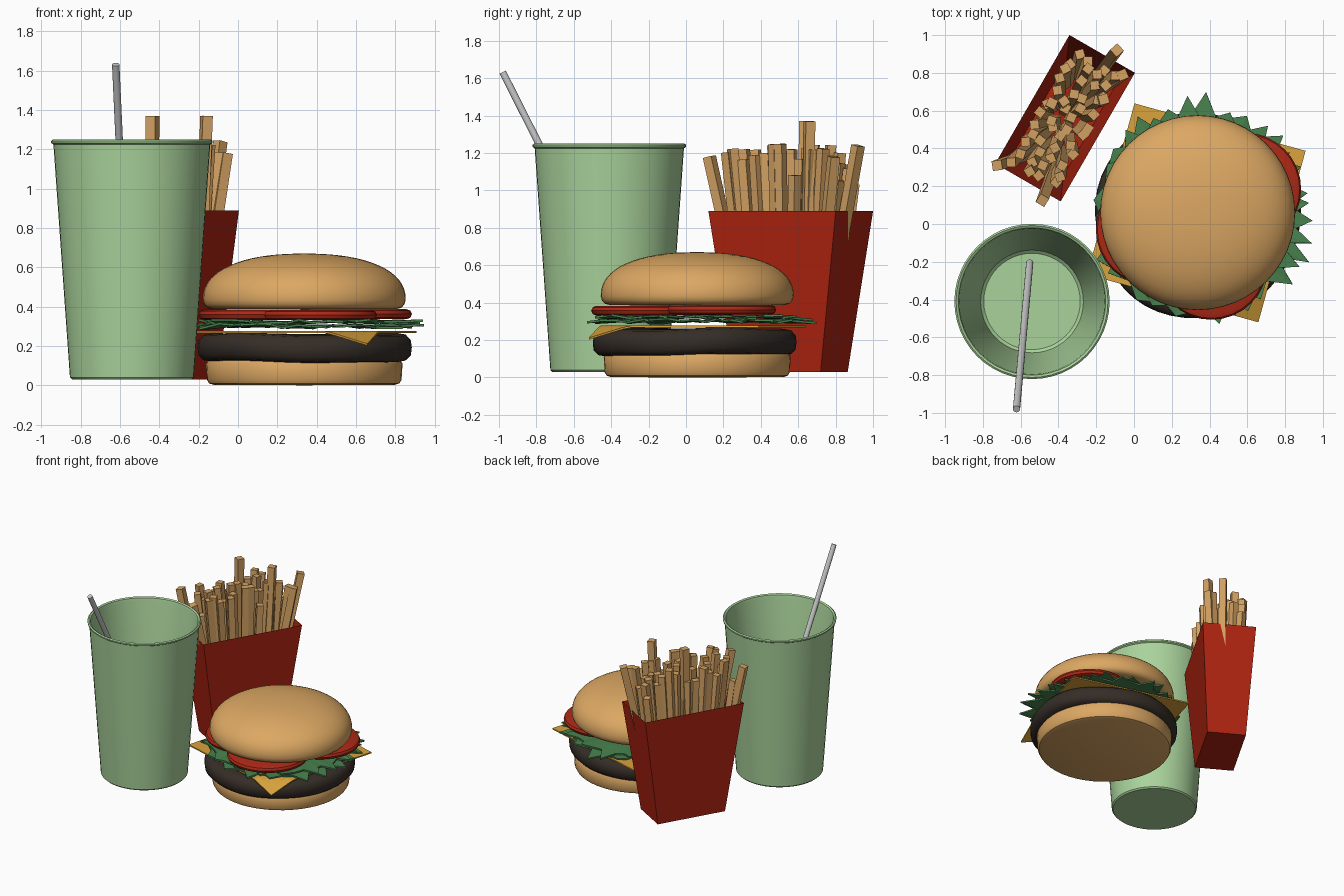
import bpy, bmesh, math, random
from mathutils import Vector, Matrix

if "Cube" in bpy.data.objects:
    bpy.data.objects.remove(bpy.data.objects["Cube"])

random.seed(4)


def material(name, col):
    m = bpy.data.materials.new(name)
    m.diffuse_color = (*col, 1)
    m.use_nodes = True
    m.node_tree.nodes["Principled BSDF"].inputs["Base Color"].default_value = m.diffuse_color
    return m


GREEN = material("cup green", (0.40, 0.65, 0.33))
RED = material("carton red", (0.42, 0.017, 0.005))
BUN = material("bun tan", (0.72, 0.39, 0.125))
FRY = material("fry gold", (0.65, 0.36, 0.125))
GREY = material("straw grey", (0.58, 0.58, 0.58))
MEAT = material("patty brown", (0.036, 0.026, 0.02))
CHEESE = material("cheese yellow", (0.70, 0.37, 0.045))
LEAF = material("lettuce green", (0.065, 0.22, 0.075))
TOMATO = material("tomato red", (0.42, 0.022, 0.008))


def finish(name, bm, mat, smooth=None):
    bmesh.ops.recalc_face_normals(bm, faces=bm.faces)
    me = bpy.data.meshes.new(name)
    bm.to_mesh(me)
    bm.free()
    me.materials.append(mat)
    if smooth:
        me.polygons.foreach_set("use_smooth", [True] * len(me.polygons))
        me.set_sharp_from_angle(angle=math.radians(smooth))
    ob = bpy.data.objects.new(name, me)
    bpy.context.collection.objects.link(ob)
    return ob


def lathe(name, profile, center, mat, n=48, wobble=None):
    """Revolve (radius, z) points; radius 0 ends become poles."""
    bm = bmesh.new()
    rings = []
    for r, z in profile:
        if r < 1e-4:
            rings.append([bm.verts.new((center[0], center[1], z))] * n)
            continue
        ring = []
        for i in range(n):
            a = 2 * math.pi * i / n
            dr, dz = wobble(a) if wobble else (0, 0)
            ring.append(bm.verts.new((center[0] + (r + dr) * math.cos(a),
                                      center[1] + (r + dr) * math.sin(a), z + dz)))
        rings.append(ring)
    for p, q in zip(rings, rings[1:]):
        for i in range(n):
            j = (i + 1) % n
            bm.faces.new(list(dict.fromkeys((p[i], p[j], q[j], q[i]))))
    return finish(name, bm, mat, 40)


def stick(bm, base, tip, width, turn=0.0, sides=4):
    """Prism between two points."""
    base, tip = Vector(base), Vector(tip)
    d = tip - base
    mtx = (Matrix.Translation((base + tip) / 2) @ d.to_track_quat('Z', 'Y').to_matrix().to_4x4()
           @ Matrix.Rotation(turn, 4, 'Z'))
    bmesh.ops.create_cone(bm, cap_ends=True, segments=sides, radius1=width, radius2=width,
                          depth=d.length, matrix=mtx)


# Cup: hollow with a rolled lip
lathe("cup", [(0, 0.03), (0.305, 0.03), (0.315, 0.04), (0.399, 1.225), (0.41, 1.232), (0.411, 1.243),
              (0.402, 1.25), (0.39, 1.243), (0.385, 1.22), (0.272, 0.075), (0.255, 0.06), (0, 0.06)],
      (-0.54, -0.41), GREEN)

# Straw leaning over the front of the cup
bm = bmesh.new()
stick(bm, (-0.552, -0.205, 0.10), (-0.622, -0.98, 1.632), 0.019, sides=16)
finish("straw", bm, GREY, 40)

# Fries carton: tapered open box turned 60 degrees
C = Vector((-0.365, 0.56, 0))
U = Vector((0.5, 0.866, 0))
V = Vector((0.866, -0.5, 0))


def carton_point(s, t, z):
    return C + U * s + V * t + Vector((0, 0, z))


bm = bmesh.new()
rings = []
for hl, hw, z in ((0.268, 0.145, 0.03), (0.393, 0.20, 0.89)):
    rings.append([bm.verts.new(carton_point(a * hl, b * hw, z))
                  for a, b in ((1, 1), (1, -1), (-1, -1), (-1, 1))])
bm.faces.new(rings[0])
for i in range(4):
    j = (i + 1) % 4
    bm.faces.new((rings[0][i], rings[0][j], rings[1][j], rings[1][i]))
finish("fries_carton", bm, RED)

# Fries: jittered bundle fanning outwards, plus a few long ones
bm = bmesh.new()
for i in range(12):
    for j in range(4):
        s = -0.335 + 0.061 * i + random.uniform(-0.02, 0.02)
        t = -0.115 + 0.077 * j + random.uniform(-0.02, 0.02)
        stick(bm, carton_point(s * 0.66, t * 0.7, random.uniform(0.08, 0.2)),
              carton_point(s, t, random.uniform(1.02, 1.25)), 0.034, random.uniform(0, 1.5))
for base, tip in (((-0.44, 0.62, 0.3), (-0.435, 0.64, 1.37)),
                  ((-0.20, 0.64, 0.3), (-0.16, 0.66, 1.37)),
                  ((-0.53, 0.38, 0.12), (-0.725, 0.31, 1.18)),
                  ((-0.40, 0.36, 0.12), (-0.485, 0.125, 1.18)),
                  ((-0.24, 0.72, 0.12), (-0.09, 0.92, 1.24)),
                  ((-0.22, 0.68, 0.12), (-0.06, 0.79, 1.18))):
    stick(bm, base, tip, 0.037, math.pi / 4 - 0.2)
finish("fries", bm, FRY)

# Buns
B = (0.337, 0.06)
lathe("bottom_bun", [(0, 0), (0.46, 0.002), (0.485, 0.01), (0.495, 0.028), (0.50, 0.11),
                     (0.49, 0.125), (0, 0.125)], B, BUN)
dome = [(0, 0.39), (0.47, 0.388), (0.495, 0.395), (0.51, 0.412)]
for k in range(17):
    a = math.pi / 2 * k / 16
    dome.append((0.516 * max(math.cos(a), 0) ** 0.87, 0.435 + 0.235 * math.sin(a) ** 0.87))
lathe("top_bun", dome, B, BUN)

# Patty: lumpy thick disc
lathe("patty", [(0, 0.12), (0.47, 0.118), (0.515, 0.125), (0.54, 0.15), (0.545, 0.19), (0.54, 0.225),
                (0.515, 0.252), (0.47, 0.26), (0, 0.26)], (0.335, 0.045), MEAT,
      wobble=lambda a: (0.005 * math.sin(3 * a + 1) + 0.004 * math.sin(5 * a),
                        0.006 * math.sin(2 * a + 0.5) + 0.003 * math.sin(5 * a)))

# Cheese: square slice whose front corner droops
bm = bmesh.new()
bmesh.ops.create_grid(bm, x_segments=20, y_segments=20, size=0.47)
bmesh.ops.rotate(bm, verts=bm.verts, matrix=Matrix.Rotation(math.radians(-15.5), 3, 'Z'))
droop = Vector((math.cos(math.radians(-60.5)), math.sin(math.radians(-60.5)), 0))
for v in bm.verts:
    over = max(0, v.co.dot(droop) - 0.51)
    v.co += Vector((0.33, 0.06, 0.272 - 0.42 * over))
ob = finish("cheese", bm, CHEESE)
mod = ob.modifiers.new("thickness", 'SOLIDIFY')
mod.thickness = 0.01
mod.offset = 0

# Lettuce: ragged leaves, spikes given as angle and reach
spikes = [(-79, .60), (-63, .585), (-37, .63), (-24, .645), (-4, .61), (10, .59), (24, .60), (42, .61),
          (63, .575), (86, .64), (106, .57), (122, .60), (143, .56), (173, .555), (188, .54),
          (205, .59), (235, .565), (258, .56)]


def lettuce(name, z0, scale, turn):
    bm = bmesh.new()
    outline = []
    for i, (a, r) in enumerate(spikes):
        b = spikes[(i + 1) % len(spikes)][0] + (360 if i == len(spikes) - 1 else 0)
        outline.append((a, r * scale, random.uniform(-0.015, 0.012)))
        outline.append((a + (b - a) * 0.35, 0.53 * scale, random.uniform(-0.008, 0.012)))
        outline.append((a + (b - a) * 0.7, 0.515 * scale, random.uniform(-0.012, 0.008)))
    rings = []
    for f in (0.3, 0.8, 1.0):
        rings.append([])
        for a, r, dz in outline:
            rr = r if f == 1 else f * 0.5
            t = math.radians(a + turn)
            rings[-1].append(bm.verts.new((B[0] + rr * math.cos(t), B[1] + rr * math.sin(t),
                                           z0 + (dz if f == 1 else 0))))
    n = len(outline)
    bm.faces.new(rings[0])
    for p, q in zip(rings, rings[1:]):
        for i in range(n):
            j = (i + 1) % n
            bm.faces.new((p[i], p[j], q[j], q[i]))
    ob = finish(name, bm, LEAF)
    mod = ob.modifiers.new("thickness", 'SOLIDIFY')
    mod.thickness = 0.012
    mod.offset = 0


lettuce("lettuce_lower", 0.302, 1.0, 0)
lettuce("lettuce_upper", 0.322, 0.97, 9)

# Tomato slices: rounded discs
for k, (x, y, z) in enumerate(((0.095, -0.03, 0.333), (0.41, -0.21, 0.331), (0.588, 0.185, 0.336))):
    r = 0.297
    lathe("tomato_slice_%d" % (k + 1),
          [(0, z), (r - 0.03, z), (r - 0.008, z + 0.008), (r, z + 0.026), (r - 0.008, z + 0.044),
           (r - 0.03, z + 0.052), (0, z + 0.052)], (x, y), TOMATO, 32)
